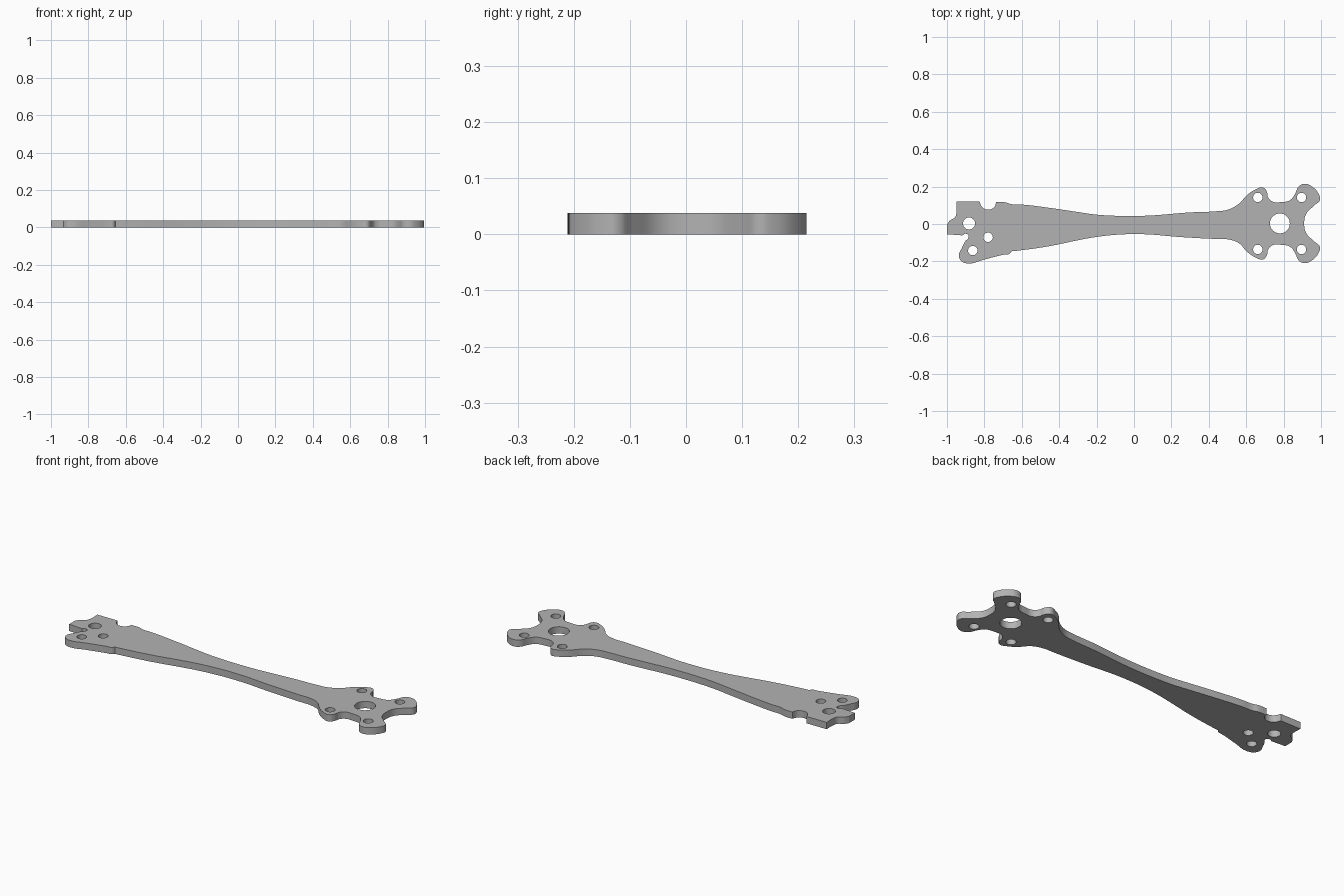
import bpy
import bmesh
import math

THICK = 0.038
HUB_Y = 0.003

cube = bpy.data.objects.get("Cube")
if cube:
    bpy.data.objects.remove(cube, do_unlink=True)

grey = bpy.data.materials.new("plain grey")
grey.use_nodes = True
colour = (0.45, 0.45, 0.45, 1)
grey.diffuse_color = colour
grey.node_tree.nodes["Principled BSDF"].inputs["Base Color"].default_value = colour

# Half of the four-lobed hub, from the arm to the tip
hub = [(0.56, 0.105), (0.605, 0.152), (0.65, 0.182), (0.69, 0.192), (0.71, 0.17),
       (0.717, 0.14), (0.74, 0.117), (0.785, 0.114), (0.835, 0.125), (0.862, 0.16),
       (0.88, 0.197), (0.912, 0.212), (0.955, 0.195), (0.99, 0.152), (0.994, 0.125),
       (0.965, 0.097), (0.92, 0.05)]
# Tapered arm edges
arm_back = [(-0.6, 0.104), (-0.45, 0.086), (-0.3, 0.064), (-0.2, 0.05), (-0.1, 0.044),
            (0, 0.043), (0.1, 0.046), (0.2, 0.054), (0.3, 0.062), (0.44, 0.068), (0.5, 0.076)]
arm_front = [(0.5, -0.082), (0.44, -0.08), (0.3, -0.073), (0.2, -0.066), (0.1, -0.057),
             (0, -0.054), (-0.1, -0.058), (-0.2, -0.069), (-0.3, -0.087), (-0.45, -0.118),
             (-0.6, -0.14)]
# Mounting end: squared tab with a round notch, then a lobe with a slot
tab = [(-1, -0.055, 1), (-1, -0.005, 1), (-0.985, 0.018), (-0.957, 0.036), (-0.949, 0.065),
       (-0.949, 0.12, 1), (-0.826, 0.12, 1), (-0.811, 0.09), (-0.78, 0.077), (-0.748, 0.09),
       (-0.737, 0.117, 1), (-0.69, 0.116), (-0.655, 0.106)]
lobe = [(-0.655, -0.146, 1), (-0.667, -0.16), (-0.69, -0.163), (-0.8, -0.19),
        (-0.885, -0.211), (-0.925, -0.197), (-0.936, -0.165), (-0.92, -0.128),
        (-0.9, -0.09), (-0.886, -0.075), (-0.887, -0.058), (-0.902, -0.052), (-0.917, -0.061, 1)]

hub_back = [(x, HUB_Y + y) for x, y in hub]
hub_front = [(x, HUB_Y - y) for x, y in reversed(hub)]
outline = tab + arm_back + hub_back + [(0.91, HUB_Y)] + hub_front + arm_front + lobe

curve = bpy.data.curves.new("plate_profile", "CURVE")
curve.dimensions = "2D"
curve.fill_mode = "BOTH"
curve.extrude = THICK / 2


def add_loop(points, resolution):
    """Closed spline; a third value marks a sharp corner."""
    spline = curve.splines.new("BEZIER")
    spline.bezier_points.add(len(points) - 1)
    spline.use_cyclic_u = True
    spline.resolution_u = resolution
    for point, data in zip(spline.bezier_points, points):
        point.co = (data[0], data[1], 0)
        kind = "VECTOR" if len(data) > 2 else "AUTO"
        point.handle_left_type = point.handle_right_type = kind


def add_hole(x, y, radius):
    angles = [math.tau * i / 8 for i in range(8)]
    add_loop([(x + radius * math.cos(a), y + radius * math.sin(a)) for a in angles], 4)


add_loop(outline, 5)

# Shaft hole and four bolt holes in the hub
add_hole(0.78, HUB_Y, 0.053)
for x in (0.662, 0.896):
    for side in (-1, 1):
        add_hole(x, HUB_Y + side * 0.139, 0.025)

# Mounting holes
add_hole(-0.882, 0.003, 0.032)
add_hole(-0.78, -0.071, 0.025)
add_hole(-0.862, -0.142, 0.025)

# Turn the extruded profile into a welded solid plate
profile = bpy.data.objects.new("plate_profile", curve)
bpy.context.collection.objects.link(profile)
bpy.context.view_layer.update()
graph = bpy.context.evaluated_depsgraph_get()
mesh = bpy.data.meshes.new_from_object(profile.evaluated_get(graph))
bpy.data.objects.remove(profile, do_unlink=True)

bm = bmesh.new()
bm.from_mesh(mesh)
bmesh.ops.remove_doubles(bm, verts=bm.verts, dist=0.0003)
bmesh.ops.recalc_face_normals(bm, faces=bm.faces)
bmesh.ops.translate(bm, verts=bm.verts, vec=(0, 0, THICK / 2))
bm.to_mesh(mesh)
bm.free()

mesh.name = "arm_plate"
mesh.materials.clear()
mesh.materials.append(grey)
plate = bpy.data.objects.new("arm_plate", mesh)
bpy.context.collection.objects.link(plate)
bpy.context.view_layer.objects.active = plate
plate.select_set(True)
bpy.ops.object.shade_smooth_by_angle(angle=math.radians(30))
